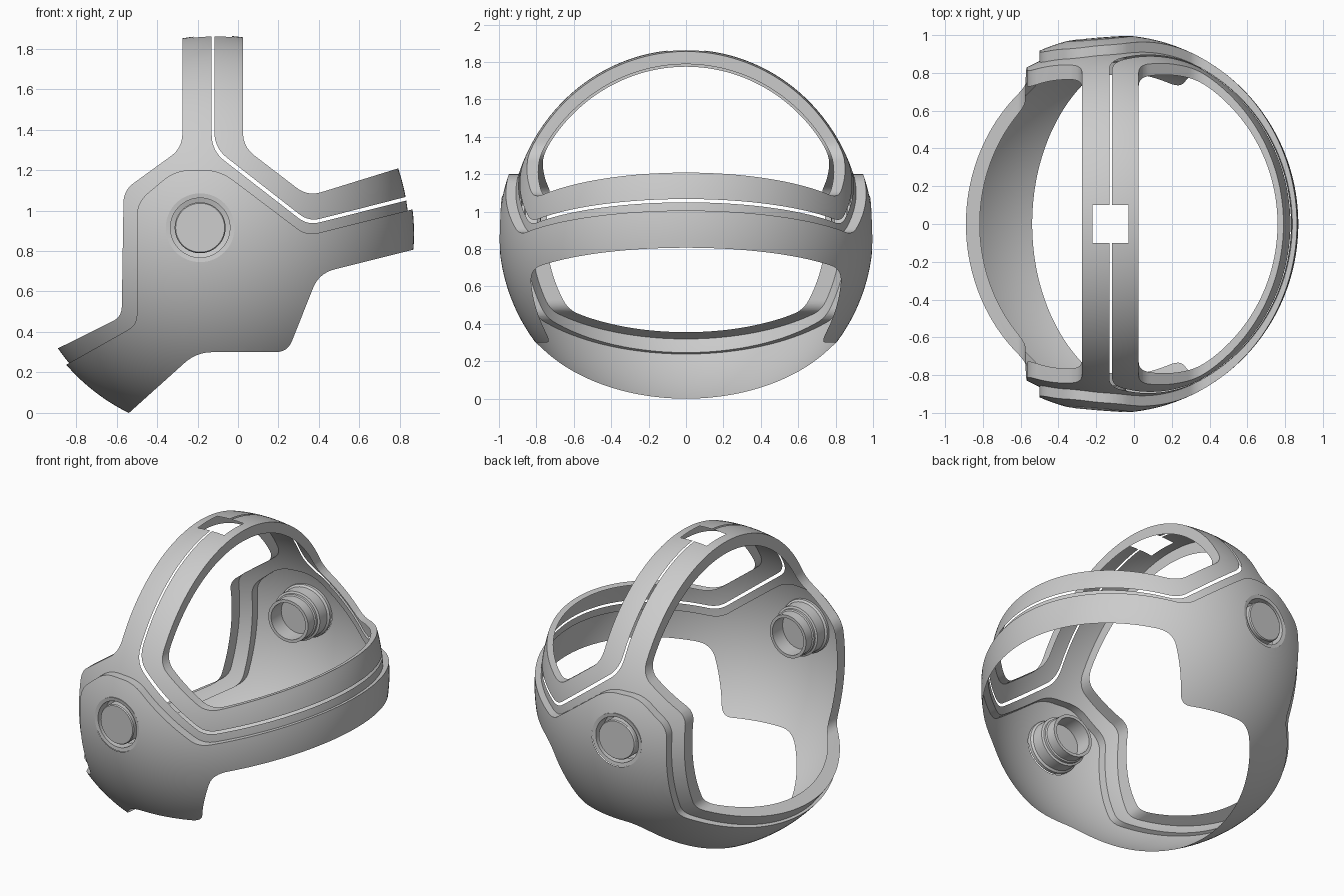
import bpy, bmesh, math
from mathutils import Matrix, Vector
from mathutils.geometry import intersect_point_line

if "Cube" in bpy.data.objects:
    bpy.data.objects.remove(bpy.data.objects["Cube"])

CX, CZ = -0.11, 0.885          # centre of the ellipsoid shells
EAR_X, EAR_Z = -0.187, 0.915   # ear port axis


def new_object(name, bm):
    me = bpy.data.meshes.new(name)
    bm.to_mesh(me)
    bm.free()
    ob = bpy.data.objects.new(name, me)
    bpy.context.collection.objects.link(ob)
    return ob


def smooth(ob, angle=28):
    bpy.ops.object.select_all(action='DESELECT')
    bpy.context.view_layer.objects.active = ob
    ob.select_set(True)
    bpy.ops.object.shade_smooth_by_angle(angle=math.radians(angle))


def shell(name, outer, inner, inner_x):
    """Hollow ellipsoid, poles on the y axis."""
    bm = bmesh.new()
    for radii, cx, flip in ((outer, CX, False), (inner, inner_x, True)):
        m = (Matrix.Translation((cx, 0, CZ)) @ Matrix.Diagonal((*radii, 1))
             @ Matrix.Rotation(math.pi / 2, 4, 'X'))
        old = set(bm.faces)
        bmesh.ops.create_uvsphere(bm, u_segments=144, v_segments=96, radius=1, matrix=m)
        faces = [f for f in bm.faces if f not in old]
        bmesh.ops.recalc_face_normals(bm, faces=faces)
        if flip:
            bmesh.ops.reverse_faces(bm, faces=faces)
    return new_object(name, bm)


def rounded(points, steps=8):
    """Round each (x, z, size) corner of an outline."""
    out = []
    n = len(points)
    for i, (x, z, d) in enumerate(points):
        p = Vector((x, z))
        if d == 0:
            out.append(p)
            continue
        a = p + (Vector(points[i - 1][:2]) - p).normalized() * d
        b = p + (Vector(points[(i + 1) % n][:2]) - p).normalized() * d
        for k in range(steps + 1):
            t = k / steps
            out.append(a * (1 - t) ** 2 + p * 2 * t * (1 - t) + b * t * t)
    return out


def prism(points):
    """Side outline extruded across the whole width."""
    bm = bmesh.new()
    face = bm.faces.new([bm.verts.new((p.x, -1.3, p.y)) for p in rounded(points)])
    ext = bmesh.ops.extrude_face_region(bm, geom=[face])['geom']
    bmesh.ops.translate(bm, vec=(0, 2.6, 0),
                        verts=[v for v in ext if isinstance(v, bmesh.types.BMVert)])
    bmesh.ops.recalc_face_normals(bm, faces=bm.faces)
    return new_object("outline_cutter", bm)


def near_path(p, path):
    for a, b in zip(path, path[1:]):
        q, t = intersect_point_line(p, a, b)
        q = a.lerp(b, min(1, max(0, t)))
        if (p - q).length < 0.004:
            return True
    return False


def sheet(name, outer, inner, inner_x, outline, rim, hole):
    """Thin skin cut to an outline, with an inward wall only along the rim path."""
    ob = shell(name, outer, inner, inner_x)
    for op, cutter in (('INTERSECT', prism(outline)), ('DIFFERENCE', hole)):
        cutter.hide_render = True
        mod = ob.modifiers.new("cut", 'BOOLEAN')
        mod.operation, mod.object, mod.solver = op, cutter, 'EXACT'
    dg = bpy.context.evaluated_depsgraph_get()
    me = bpy.data.meshes.new_from_object(ob.evaluated_get(dg))
    for mod in ob.modifiers:
        bpy.data.objects.remove(mod.object)
    ob.modifiers.clear()
    ob.data = me

    def on(v, radii, cx):
        d = v.co - Vector((cx, 0, CZ))
        return abs(math.hypot(*(c / r for c, r in zip(d, radii))) - 1) < 0.0015

    path = rounded(rim)
    bm = bmesh.new()
    bm.from_mesh(me)
    drop = []
    for f in bm.faces:
        if all(on(v, outer, CX) for v in f.verts):
            continue
        c = f.calc_center_median()
        if all(on(v, inner, inner_x) for v in f.verts) or not near_path(Vector((c.x, c.z)), path):
            drop.append(f)
    bmesh.ops.delete(bm, geom=drop, context='FACES')
    bm.to_mesh(me)
    bm.free()
    smooth(ob)


def lathe(name, profile, side, closed, segs=64):
    """Revolve (radius, y) points round the ear axis, tilted to follow the shell."""
    bm = bmesh.new()
    rings = []
    for r, y in profile:
        ring = []
        for k in range(segs):
            dx, dz = (r * f(2 * math.pi * k / segs) for f in (math.cos, math.sin))
            ring.append(bm.verts.new((EAR_X + dx, side * (y + .07 * dx), EAR_Z + dz)))
        rings.append(ring)
    pairs = list(zip(rings, rings[1:]))
    if closed:
        pairs.append((rings[-1], rings[0]))
    else:
        bm.faces.new(rings[0])
        bm.faces.new(rings[-1])
    for a, b in pairs:
        for k in range(segs):
            j = (k + 1) % segs
            bm.faces.new((a[k], a[j], b[j], b[k]))
    bmesh.ops.recalc_face_normals(bm, faces=bm.faces)
    smooth(new_object(name, bm))


def crown_hole():
    bm = bmesh.new()
    bmesh.ops.create_cube(bm, size=1, matrix=Matrix.Translation((-.125, 0, 1.85))
                          @ Matrix.Diagonal((.19, .2, .7, 1)))
    return new_object("crown_hole_cutter", bm)


def ear_hole():
    bm = bmesh.new()
    bmesh.ops.create_cone(bm, cap_ends=True, segments=64, radius1=.17, radius2=.17, depth=2.6,
                          matrix=Matrix.Translation((EAR_X, 0, EAR_Z))
                          @ Matrix.Rotation(math.pi / 2, 4, 'X'))
    return new_object("ear_cutter", bm)


# Outer shell: both cheek panels, chin guard and lower brow band
panel_top = [
    (-1.2, 0.04, 0), (-0.5, 0.435, .05), (-0.5, 1.04, .07), (-0.31, 1.2, .08),
    (-0.09, 1.2, .08), (0.34, 0.875, .06), (1.2, 1.09, 0)]
panel_outline = panel_top + [
    (1.2, 0.89, 0), (0.40, 0.69, .08), (0.245, 0.3, .06), (-0.205, 0.3, .08), (-0.9, -0.325, 0)]
STRAP = (.955, .945, .981)
sheet("outer_shell", (.98, 1.0, .985), STRAP, CX, panel_outline, panel_top, ear_hole())

# Liner straps, split by a narrow slit, with turned-in outer edges
front_edge = [(-0.275, 2.1, 0), (-0.275, 1.31, .07), (-0.565, 1.1, .06),
              (-0.575, 0.475, .05), (-1.2, 0.165, 0)]
front_outline = front_edge + panel_top + [
    (1.2, 1.142, 0), (0.345, 0.927, .06), (-0.13, 1.295, .08), (-0.13, 2.1, 0)]
rear_edge = [(1.2, 1.335, 0), (0.345, 1.07, .07), (0.025, 1.315, .07), (0.025, 2.1, 0)]
rear_outline = [(-0.117, 2.1, 0), (-0.117, 1.31, .08), (0.35, 0.945, .06),
                (1.2, 1.162, 0)] + rear_edge
LIP = (.90, .885, .91)
sheet("front_liner_strap", STRAP, LIP, -0.085, front_outline, front_edge, crown_hole())
sheet("rear_liner_strap", STRAP, LIP, -0.085, rear_outline, rear_edge, crown_hole())

# Ear ports: stepped tube pointing inwards and a disc cap
for side, tag in ((-1, "near"), (1, "far")):
    lathe(f"{tag}_ear_tube", [
        (.17, .981), (.147, .978), (.147, .90), (.118, .89), (.118, .785), (.137, .785),
        (.137, .85), (.145, .855), (.145, .87), (.158, .875), (.158, .95), (.17, .96)], side, True)
    lathe(f"{tag}_ear_disc", [(.126, .893), (.126, .978), (.121, .985)], side, False)
